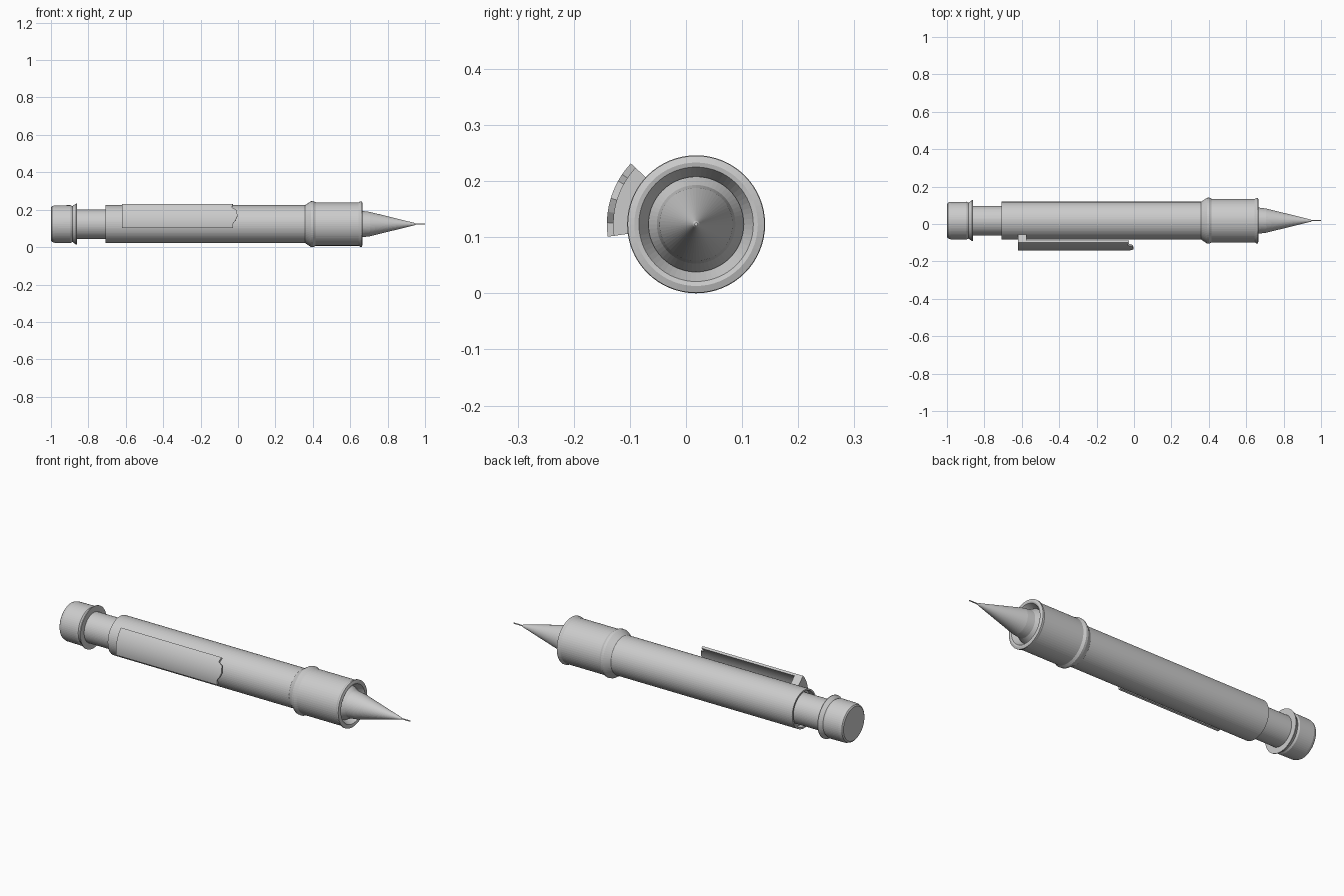
import bpy, bmesh, math

if "Cube" in bpy.data.objects:
    bpy.data.objects.remove(bpy.data.objects["Cube"])

CY, CZ, SEG = 0.018, 0.123, 64   # pen axis runs along x


def finish(name, bm):
    bmesh.ops.remove_doubles(bm, verts=bm.verts, dist=1e-6)
    bmesh.ops.recalc_face_normals(bm, faces=bm.faces)
    me = bpy.data.meshes.new(name)
    bm.to_mesh(me)
    bm.free()
    ob = bpy.data.objects.new(name, me)
    bpy.context.collection.objects.link(ob)
    return ob


def lathe(name, profile):
    """Closed solid of revolution from (x, radius) points."""
    bm = bmesh.new()
    rings = [[bm.verts.new((x, CY + r * math.cos(2 * math.pi * i / SEG),
                            CZ + r * math.sin(2 * math.pi * i / SEG)))
              for i in range(SEG)] for x, r in profile]
    for a, b in zip(rings, rings[1:]):
        for i in range(SEG):
            j = (i + 1) % SEG
            bm.faces.new((a[i], a[j], b[j], b[i]))
    bm.faces.new(rings[0])
    bm.faces.new(rings[-1])
    return finish(name, bm)


def sector(name, r0, r1, x0, ends, n=26):
    """Curved plate around the axis; ends lists (angle, x) along its far edge."""
    bm = bmesh.new()
    a0, a1 = ends[0][0], ends[-1][0]
    angles = sorted({a0 + (a1 - a0) * i / n for i in range(n + 1)} | {a for a, _ in ends})
    rows = []
    for a in angles:
        for (p, xp), (q, xq) in zip(ends, ends[1:]):
            if p <= a <= q:
                x1 = xp + (xq - xp) * (a - p) / (q - p)
                break
        c, s = math.cos(math.radians(a)), math.sin(math.radians(a))
        rows.append([bm.verts.new((x, CY + r * c, CZ + r * s))
                     for x, r in ((x0, r0), (x1, r0), (x1, r1), (x0, r1))])
    for u, v in zip(rows, rows[1:]):
        for i in range(4):
            j = (i + 1) % 4
            bm.faces.new((u[i], u[j], v[j], v[i]))
    bm.faces.new(rows[0])
    bm.faces.new(rows[-1])
    return finish(name, bm)


# Push button with flared rim, and the stem it sits on
lathe("push_button", [(-1, 0.088), (-0.995, 0.095), (-0.98, 0.1), (-0.895, 0.101),
                      (-0.885, 0.096), (-0.865, 0.110), (-0.862, 0.110), (-0.862, 0.07)])
lathe("button_stem", [(-0.88, 0.079), (-0.66, 0.079)])

# Barrel with a shallow recess at the back
lathe("barrel", [(-0.685, 0.07), (-0.685, 0.090), (-0.708, 0.092), (-0.708, 0.101),
                 (0.40, 0.101)])

# Grip with raised collar at the back, lip and recess at the front
lathe("grip", [(0.355, 0.098), (0.36, 0.102), (0.39, 0.122), (0.402, 0.123),
               (0.415, 0.116), (0.645, 0.116), (0.655, 0.122), (0.662, 0.122),
               (0.666, 0.110), (0.664, 0.102), (0.63, 0.085), (0.63, 0.05)])

# Writing tip and lead
lathe("tip_cone", [(0.62, 0.085), (0.635, 0.085), (0.665, 0.070), (0.705, 0.065),
                   (0.945, 0.006), (0.95, 0.003)])
lathe("lead", [(0.94, 0.003), (1.0, 0.003)])

# Pocket clip: mounting block and curved plate with a shaped end
sector("clip_mount", 0.099, 0.159, -0.62, [(137, -0.575), (188, -0.575)])
sector("clip_plate", 0.147, 0.159, -0.60,
       [(137, -0.028), (146, -0.033), (151, -0.01), (163, -0.002),
        (172, -0.012), (179, -0.026), (188, -0.026)])
